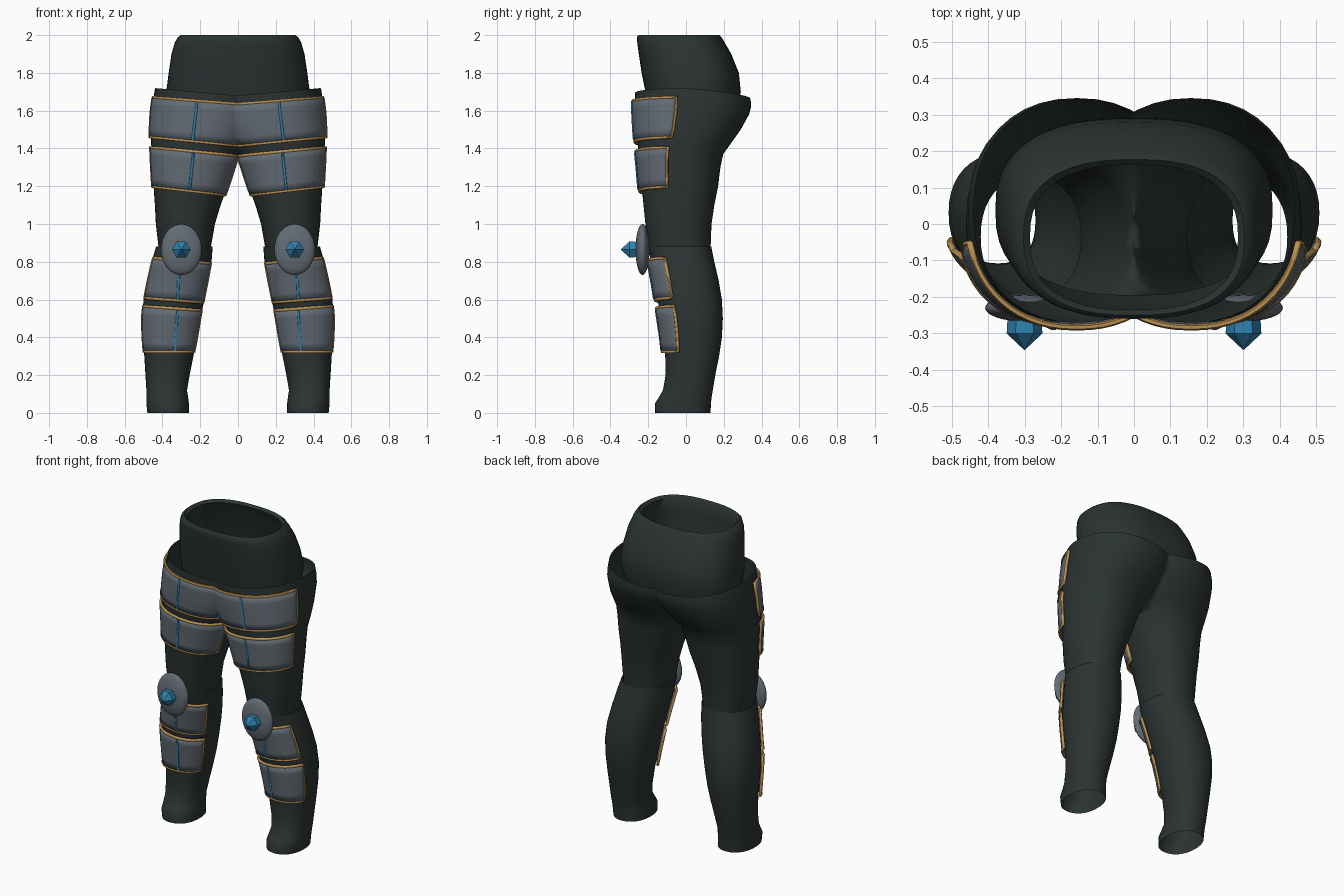
import bpy, bmesh, math
from mathutils import Vector

if "Cube" in bpy.data.objects:
    bpy.data.objects.remove(bpy.data.objects["Cube"])

def material(name, rgb):
    m = bpy.data.materials.new(name)
    m.diffuse_color = (*rgb, 1)
    m.use_nodes = True
    m.node_tree.nodes["Principled BSDF"].inputs["Base Color"].default_value = m.diffuse_color
    return m

DARK = material("dark_cloth", (0.024, 0.034, 0.032))
STEEL = material("steel_grey", (0.125, 0.15, 0.175))
GOLD = material("gold_trim", (0.50, 0.29, 0.085))
BLUE = material("blue_gem", (0.03, 0.22, 0.42))

# Cross-section levels: z, x min, x max, y front, y back
THIGH = [(0.87, .145, .42, -.20, .13), (1.0, .122, .435, -.215, .135),
         (1.1, .092, .44, -.225, .15), (1.2, .055, .447, -.235, .17),
         (1.3, .022, .453, -.243, .182), (1.37, -.002, .457, -.25, .197),
         (1.43, -.05, .46, -.257, .24), (1.5, -.095, .46, -.264, .29),
         (1.6, -.125, .455, -.27, .335), (1.65, -.135, .448, -.27, .345),
         (1.7, -.14, .44, -.27, .342)]
SHIN = [(0.0, .26, .48, -.163, .13), (.05, .26, .485, -.165, .132),
        (.08, .264, .485, -.145, .135), (.12, .27, .485, -.122, .142),
        (.2, .256, .49, -.108, .155), (.3, .236, .496, -.11, .175),
        (.4, .216, .504, -.12, .19), (.5, .198, .508, -.135, .195),
        (.6, .178, .5, -.15, .19), (.7, .158, .48, -.165, .173),
        (.8, .14, .457, -.185, .15), (.88, .134, .434, -.2, .134)]
WAIST = [(1.6, -.36, .36, -.2, .27), (1.7, -.38, .38, -.215, .29),
         (1.8, -.367, .367, -.235, .28), (1.9, -.352, .352, -.25, .24),
         (1.96, -.335, .335, -.258, .205), (1.99, -.318, .318, -.26, .188),
         (2.0, -.303, .303, -.25, .177), (1.985, -.285, .285, -.235, .162),
         (1.9, -.31, .31, -.235, .2), (1.65, -.345, .345, -.195, .255)]
E = 0.9

def power(v, e):
    return math.copysign(abs(v) ** e, v)

def ring_point(level, t, e=E, off=0):
    z, x0, x1, y0, y1 = level
    return Vector(((x0 + x1) / 2 + ((x1 - x0) / 2 + off) * power(math.cos(t), e),
                   (y0 + y1) / 2 + ((y1 - y0) / 2 + off) * power(math.sin(t), e), z))

def level_at(levels, z):
    for a, b in zip(levels, levels[1:]):
        if z <= b[0]:
            break
    f = (z - a[0]) / (b[0] - a[0])
    return [p + (q - p) * f for p, q in zip(a, b)]

def angle_at_x(level, x, off):
    c, a = (level[1] + level[2]) / 2, (level[2] - level[1]) / 2 + off
    return -math.acos(max(-1, min(1, power((x - c) / a, 1 / E))))

def finish(ob, mat, mirror=True, angle=40, smooth=True):
    ob.data.materials.clear()
    ob.data.materials.append(mat)
    bpy.ops.object.select_all(action='DESELECT')
    ob.select_set(True)
    bpy.context.view_layer.objects.active = ob
    if smooth:
        bpy.ops.object.shade_smooth_by_angle(angle=math.radians(angle))
    if mirror:
        ob.modifiers.new("mirror", 'MIRROR')
    return ob

def mesh_object(name, bm):
    me = bpy.data.meshes.new(name)
    bm.to_mesh(me)
    bm.free()
    ob = bpy.data.objects.new(name, me)
    bpy.context.collection.objects.link(ob)
    return ob

def grid(bm, rows, closed):
    vs = [[bm.verts.new(p) for p in row] for row in rows]
    n = len(rows[0])
    for a, b in zip(vs, vs[1:]):
        for i in range(n if closed else n - 1):
            k = (i + 1) % n
            bm.faces.new((a[i], a[k], b[k], b[i]))

def loft(name, levels, e=E, n=40, half=False):
    bm = bmesh.new()
    grid(bm, [[ring_point(l, 2 * math.pi * i / n, e) for i in range(n)] for l in levels], True)
    if half:
        # Tilt the hip rim and open the thigh on the centre plane
        for v in bm.verts:
            if v.co.z > 1.5:
                v.co.z += (v.co.z - 1.5) / .2 * (.09 * v.co.x - .02 - .09 * max(v.co.y, 0))
        bmesh.ops.bisect_plane(bm, geom=bm.verts[:] + bm.edges[:] + bm.faces[:], dist=1e-5,
                               plane_co=(0, 0, 0), plane_no=(1, 0, 0), clear_inner=True)
    return mesh_object(name, bm)

def tube(name, points, radius, mat, cyclic=False):
    cu = bpy.data.curves.new(name, 'CURVE')
    cu.dimensions = '3D'
    cu.bevel_depth, cu.bevel_resolution, cu.use_fill_caps = radius, 1, True
    sp = cu.splines.new('POLY')
    sp.points.add(len(points) - 1)
    for p, q in zip(sp.points, points):
        p.co = (*q, 1)
    sp.use_cyclic_u = cyclic
    ob = bpy.data.objects.new(name, cu)
    bpy.context.collection.objects.link(ob)
    bpy.ops.object.select_all(action='DESELECT')
    ob.select_set(True)
    bpy.context.view_layer.objects.active = ob
    bpy.ops.object.convert(target='MESH')
    finish(bpy.context.object, mat, angle=60)

def armour_plate(name, levels, bottom, top, inner, outer, line, split=False):
    """Curved plate hugging the leg; bottom and top are (height, slope along x)."""
    off, nu, nv = .013, 18, 5

    def height(x, v):
        lo, hi = bottom[0] + bottom[1] * x, top[0] + top[1] * x
        return lo + (hi - lo) * v

    rows = []
    for j in range(nv + 1):
        v = j / nv
        t0 = math.radians(inner)
        if split:
            t0 = max(t0, angle_at_x(level_at(levels, height(0, v)), 0, off))
        row = []
        for i in range(nu + 1):
            t = t0 + (math.radians(outer) - t0) * i / nu
            x = ring_point(level_at(levels, height(.25, v)), t).x
            p = ring_point(level_at(levels, height(x, v)), t, off=off)
            p.x = max(p.x, 0)
            row.append(p)
        rows.append(row)
    bm = bmesh.new()
    grid(bm, rows, False)
    ob = finish(mesh_object(name, bm), STEEL)
    so = ob.modifiers.new("thickness", 'SOLIDIFY')
    so.thickness, so.offset = .012, 0
    # Gold border
    edge = rows[0] + [r[-1] for r in rows[1:-1]] + rows[-1][::-1]
    if not split:
        edge += [r[0] for r in rows[-2:0:-1]]
    tube(name + "_trim", edge, .009, GOLD, cyclic=not split)
    # Blue centre line
    pts = []
    for j in range(nv + 1):
        v = .03 + .94 * j / nv
        x = line[0] + (line[1] - line[0]) * v
        l = level_at(levels, height(x, v))
        pts.append(ring_point(l, angle_at_x(l, x, off), off=off + .005))
    tube(name + "_line", pts, .007, BLUE)

# Cloth body
finish(loft("waist", WAIST, e=.8, n=48), DARK, mirror=False, angle=60)
finish(loft("thigh", THIGH, half=True), DARK, angle=60)
finish(loft("shin", SHIN), DARK, angle=60)

# Armour plates
armour_plate("upper_thigh_plate", THIGH, (1.415, .1), (1.635, .08), -160, -14, (.24, .215), True)
armour_plate("lower_thigh_plate", THIGH, (1.145, .12), (1.36, .1), -162, -16, (.257, .235))
armour_plate("upper_shin_plate", SHIN, (.57, .08), (.775, .1), -152, -28, (.32, .31))
armour_plate("lower_shin_plate", SHIN, (.325, 0), (.525, .08), -152, -26, (.335, .32))

# Knee disc
bpy.ops.mesh.primitive_uv_sphere_add(segments=32, ring_count=16, location=(0, 0, 0))
disc = bpy.context.object
disc.name = "knee_disc"
for v in disc.data.vertices:
    v.co = (.30 + v.co.x * .108, -.23 + v.co.y * .037, .865 + v.co.z * .135)
finish(disc, STEEL)

# Knee gem: six-sided shaft with a point
bm = bmesh.new()
def hexagon(y, r):
    return [Vector((.30 + r * math.cos(k * math.pi / 3), y, .865 + r * math.sin(k * math.pi / 3)))
            for k in range(6)]
grid(bm, [hexagon(-.25, .046), hexagon(-.30, .049), hexagon(-.345, .001)], True)
bmesh.ops.holes_fill(bm, edges=bm.edges[:], sides=6)
bmesh.ops.recalc_face_normals(bm, faces=bm.faces[:])
finish(mesh_object("knee_gem", bm), BLUE, smooth=False)
